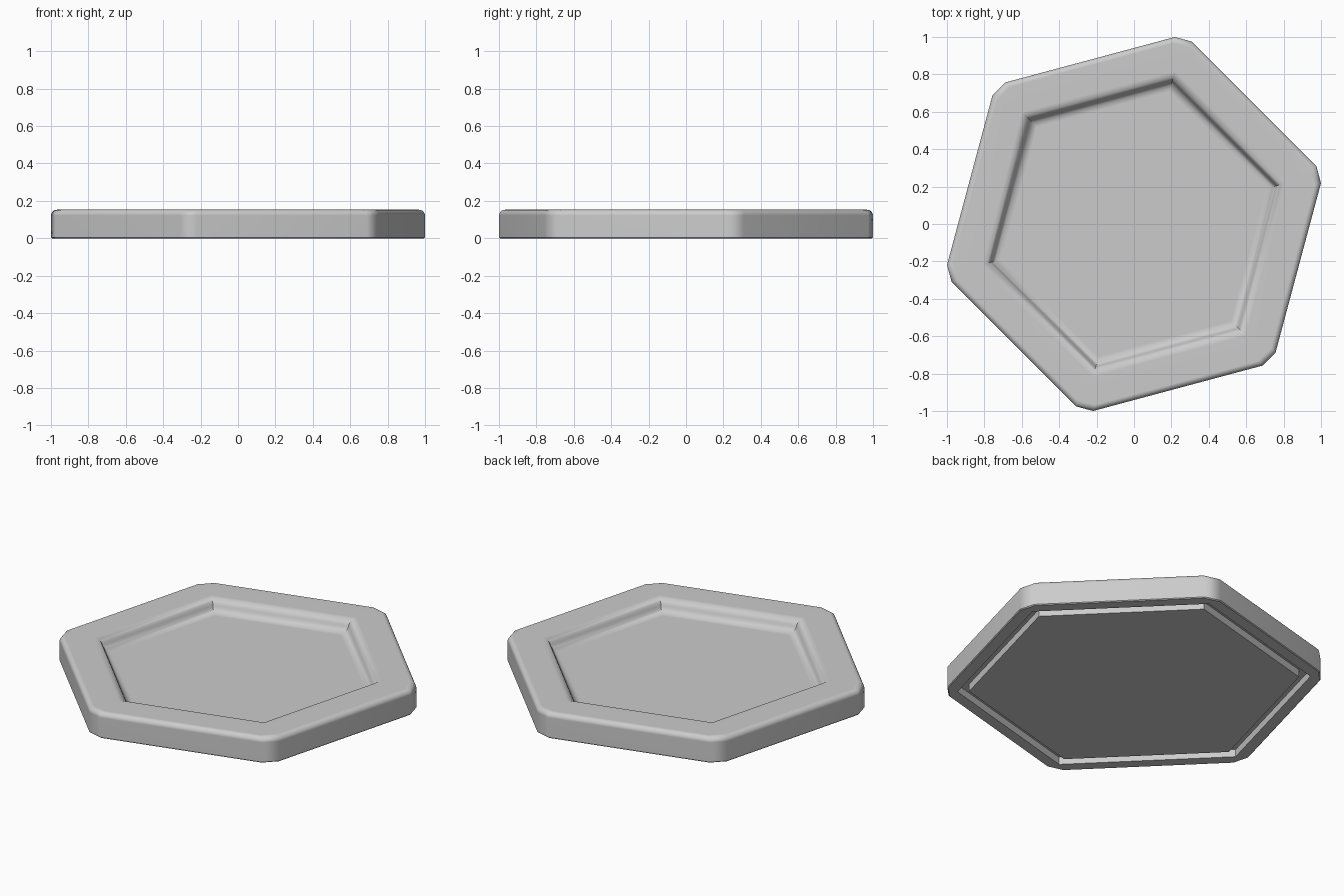
import bpy, bmesh
from math import cos, sin, radians, pi

cube = bpy.data.objects.get("Cube")
if cube:
    bpy.data.objects.remove(cube, do_unlink=True)

# Single flat colour
grey = bpy.data.materials.new("light_grey")
grey.use_nodes = True
colour = (0.6, 0.6, 0.6, 1)
grey.diffuse_color = colour
grey.node_tree.nodes["Principled BSDF"].inputs["Base Color"].default_value = colour

TURN = radians(15)      # rotation of the hexagon
APOTHEM = 0.909         # centre to flat side
CUT = 0.055             # corner cut-back along each side
HEIGHT = 0.153
FLOOR = 0.079           # height of the tray floor


def hexagon(bm, apothem, cut, z):
    """Ring of twelve points: a hexagon with its corners cut back along the sides."""
    radius = apothem / cos(pi / 6)
    ring = []
    for i in range(6):
        a = TURN + i * pi / 3
        for side in (-1, 1):
            along = a + side * pi * 2 / 3
            ring.append(bm.verts.new((radius * cos(a) + cut * cos(along),
                                      radius * sin(a) + cut * sin(along), z)))
    return ring


def arc(apothem, z, r, start, end, steps=6):
    """Arc of the cross-section as (apothem, z) pairs, angles in degrees."""
    angles = [radians(start + (end - start) * k / steps) for k in range(steps + 1)]
    return [(apothem + r * cos(a), z + r * sin(a)) for a in angles]


# Cross-section from the underside centre, out round the rim, to the tray floor
section = [(0.785, 0, 0), (0.785, 0, 0.045), (0.84, 0, 0.045), (0.84, 0, 0),  # groove
           (APOTHEM - 0.005, CUT, 0), (APOTHEM, CUT, 0.005)]
section += [(a, CUT, z) for a, z in arc(APOTHEM - 0.03, HEIGHT - 0.03, 0.03, 0, 90)]

# S-shaped wall of the tray: a convex lip, then a concave curve into the floor
R, STEEP = 0.05, 75
reach = R * sin(radians(STEEP))
MIDDLE = 0.684
wall = arc(MIDDLE + reach, HEIGHT - R, R, 90, 90 + STEEP)
wall += arc(MIDDLE - reach, FLOOR + R, R, STEEP - 90, -90)
section += [(a, 0, z) for a, z in wall]

bm = bmesh.new()
rings = [hexagon(bm, *point) for point in section]
for low, high in zip(rings, rings[1:]):
    for i in range(12):
        j = (i + 1) % 12
        bm.faces.new((low[i], low[j], high[j], high[i]))
bm.faces.new(rings[0][::-1])
bm.faces.new(rings[-1])
bmesh.ops.remove_doubles(bm, verts=bm.verts, dist=0.0008)
bmesh.ops.recalc_face_normals(bm, faces=bm.faces)

mesh = bpy.data.meshes.new("hexagonal_tray")
bm.to_mesh(mesh)
bm.free()
mesh.materials.append(grey)
tray = bpy.data.objects.new("hexagonal_tray", mesh)
bpy.context.collection.objects.link(tray)

# Smooth fillets with crisp inner corners and flat broad faces
bpy.ops.object.select_all(action="DESELECT")
tray.select_set(True)
bpy.context.view_layer.objects.active = tray
bpy.ops.object.shade_smooth_by_angle(angle=radians(31))
weighted = tray.modifiers.new("even_shading", "WEIGHTED_NORMAL")
weighted.keep_sharp = True
